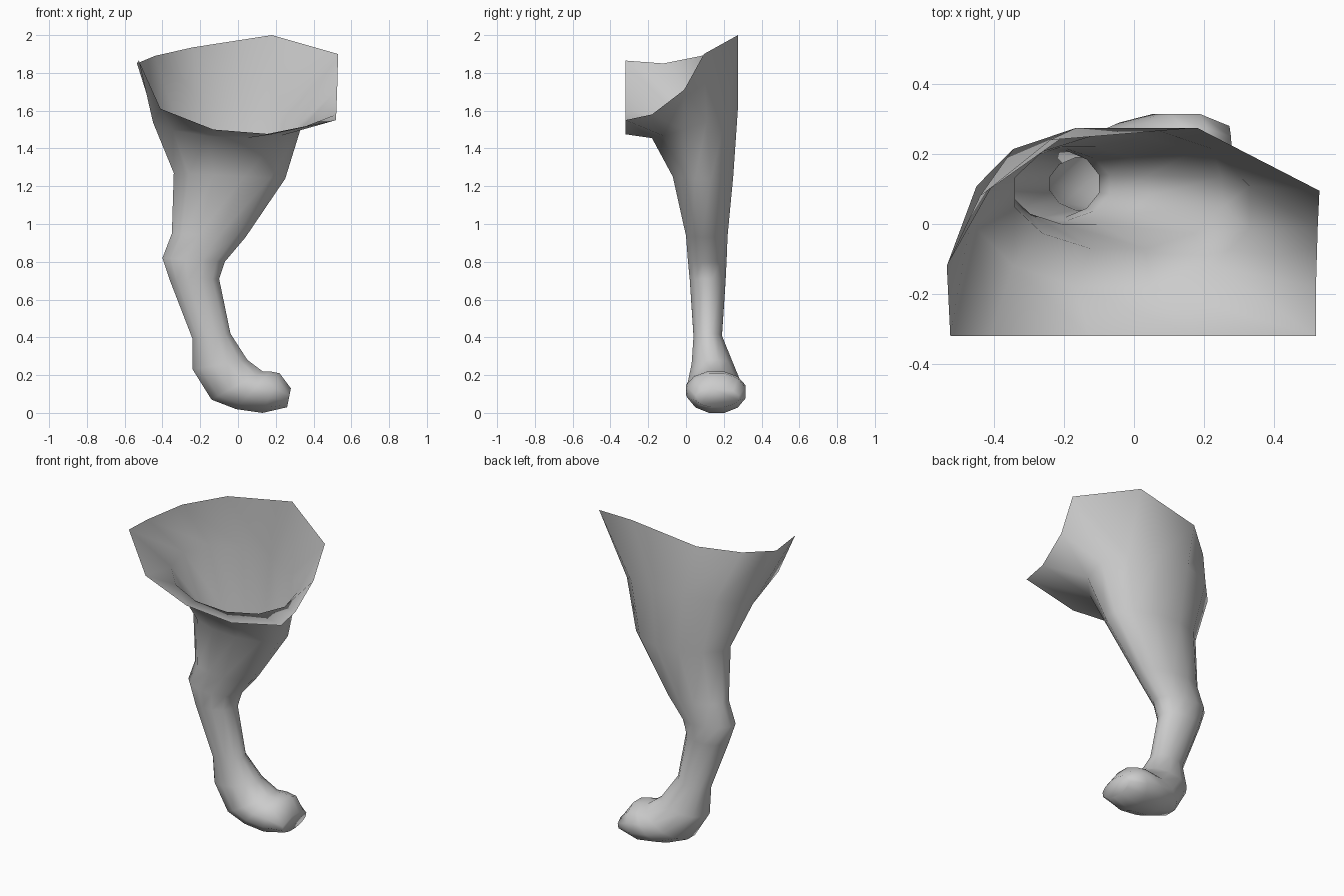
import bpy, bmesh
from math import cos, sin, radians
from mathutils import Vector

cube = bpy.data.objects.get("Cube")
if cube:
    bpy.data.objects.remove(cube)

SIDES = 12

# Open upper rim, where the thigh meets the body (clockwise from above)
RIM = [(0.52, -0.32, 1.55), (0.18, -0.32, 1.475), (-0.13, -0.32, 1.5),
       (-0.41, -0.32, 1.61), (-0.525, -0.32, 1.865), (-0.535, -0.12, 1.85),
       (-0.44, 0.08, 1.89), (-0.24, 0.24, 1.935), (0.18, 0.275, 2.0),
       (0.53, 0.095, 1.9), (0.525, -0.01, 1.71), (0.52, -0.18, 1.58)]

# Sections: left x, z, right x, z, front y, back y, tilt
SECTIONS = [
    (-0.45, 1.56, 0.33, 1.52, -0.18, 0.275, 0.08),   # thigh
    (-0.34, 1.27, 0.25, 1.24, -0.07, 0.25, 0.0),
    (-0.35, 0.95, 0.04, 0.93, 0.0, 0.22, 0.0),
    (-0.40, 0.82, -0.07, 0.80, 0.01, 0.215, 0.0),    # hock
    (-0.36, 0.70, -0.10, 0.71, 0.02, 0.21, 0.0),
    (-0.24, 0.39, -0.04, 0.42, 0.04, 0.19, 0.0),     # ankle
    (-0.24, 0.23, 0.05, 0.28, 0.03, 0.25, 0.0),
    (-0.14, 0.07, 0.13, 0.22, 0.01, 0.29, 0.0),      # foot
    (-0.01, 0.02, 0.17, 0.22, 0.0, 0.315, 0.0),
    (0.13, 0.0, 0.22, 0.21, 0.01, 0.315, 0.0),
    (0.26, 0.03, 0.28, 0.13, 0.05, 0.28, 0.0),       # toe
]


def section_points(lx, lz, rx, rz, y0, y1, tilt):
    left, right = Vector((lx, 0, lz)), Vector((rx, 0, rz))
    centre = (left + right) / 2 + Vector((0, (y0 + y1) / 2, 0))
    across = (right - left) / 2
    depth = Vector((0, (y1 - y0) / 2, tilt))
    grow = 1 / cos(radians(15))
    for i in range(SIDES):
        a = radians(-45 - 30 * i)
        yield centre + (across * cos(a) + depth * sin(a)) * grow


fur = bpy.data.materials.new("plain grey")
fur.use_nodes = True
colour = (0.6, 0.6, 0.6, 1)
fur.diffuse_color = colour
fur.node_tree.nodes["Principled BSDF"].inputs["Base Color"].default_value = colour

# Loft the leg from the rim down to the toe
bm = bmesh.new()
rings = [[bm.verts.new(p) for p in RIM]]
for section in SECTIONS:
    rings.append([bm.verts.new(p) for p in section_points(*section)])
for upper, lower in zip(rings, rings[1:]):
    for i in range(SIDES):
        j = (i + 1) % SIDES
        bm.faces.new((upper[i], upper[j], lower[j], lower[i]))
bm.faces.new(rings[-1])

# Keep the sole on the ground
low = min(v.co.z for v in bm.verts)
for v in bm.verts:
    if v.co.z < 0.3:
        v.co.z -= low * (1 - v.co.z / 0.3)
for f in bm.faces:
    f.smooth = True

mesh = bpy.data.meshes.new("hind_leg")
bm.to_mesh(mesh)
bm.free()
mesh.materials.append(fur)
leg = bpy.data.objects.new("hind_leg", mesh)
bpy.context.collection.objects.link(leg)
